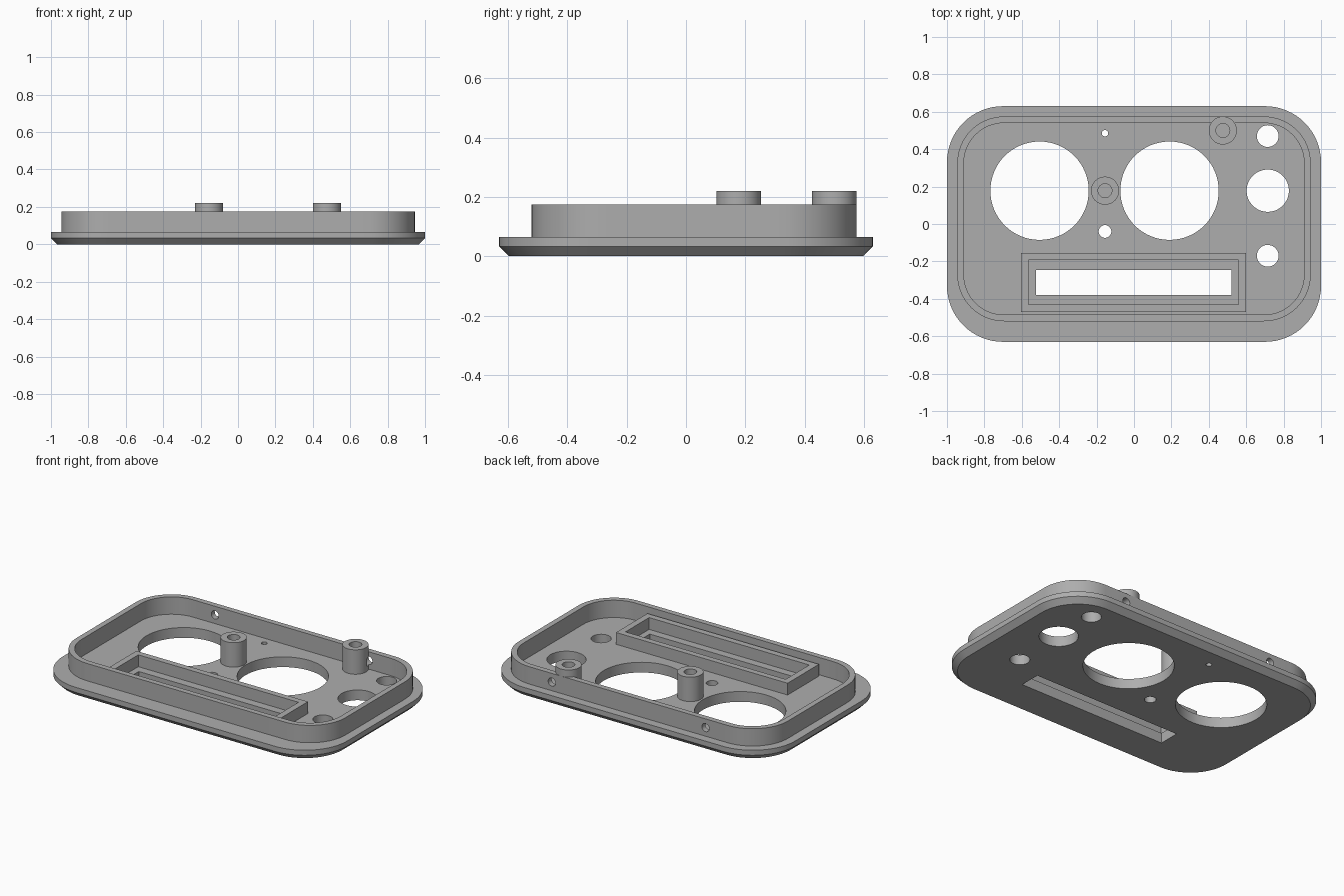
import bpy, bmesh, math
from mathutils import Matrix, Vector

if "Cube" in bpy.data.objects:
    bpy.data.objects.remove(bpy.data.objects["Cube"])

FLOOR, RIM_TOP, POST_TOP = 0.065, 0.175, 0.22

grey = bpy.data.materials.new("plain grey")
grey.use_nodes = True
grey.diffuse_color = (0.42, 0.42, 0.42, 1)
grey.node_tree.nodes["Principled BSDF"].inputs["Base Color"].default_value = grey.diffuse_color


def rounded(x0, x1, y0, y1, r, steps=16):
    """Counter-clockwise outline of a rectangle with round corners."""
    corners = [(x1 - r, y1 - r), (x0 + r, y1 - r), (x0 + r, y0 + r), (x1 - r, y0 + r)]
    return [(cx + r * math.cos(a), cy + r * math.sin(a))
            for q, (cx, cy) in enumerate(corners)
            for a in [(q + i / steps) * math.pi / 2 for i in range(steps + 1)]]


def rectangle(x0, x1, y0, y1):
    return [(x1, y1), (x0, y1), (x0, y0), (x1, y0)]


def circle(x, y, r, n=64):
    return [(x + r * math.cos(math.tau * i / n), y + r * math.sin(math.tau * i / n))
            for i in range(n)]


def loft(bm, sections):
    """Closed solid through (outline, z) sections from bottom to top."""
    rings = [[bm.verts.new((x, y, z)) for x, y in outline] for outline, z in sections]
    for low, high in zip(rings, rings[1:]):
        for i in range(len(low)):
            j = (i + 1) % len(low)
            bm.faces.new((low[i], low[j], high[j], high[i]))
    bm.faces.new(rings[0][::-1])
    bm.faces.new(rings[-1])


def tube(bm, outer, inner, z0, z1):
    """Walled ring between two outlines of equal point count."""
    rings = [[bm.verts.new((x, y, z)) for x, y in o]
             for o, z in ((outer, z0), (outer, z1), (inner, z1), (inner, z0))]
    for a, b in zip(rings, rings[1:] + rings[:1]):
        for i in range(len(a)):
            j = (i + 1) % len(a)
            bm.faces.new((a[i], a[j], b[j], b[i]))


def make(name, bm):
    mesh = bpy.data.meshes.new(name)
    bm.to_mesh(mesh)
    bm.free()
    mesh.materials.append(grey)
    obj = bpy.data.objects.new(name, mesh)
    bpy.context.collection.objects.link(obj)
    return obj


def cut(obj, cutter):
    mod = obj.modifiers.new("holes", 'BOOLEAN')
    mod.operation, mod.solver, mod.object = 'DIFFERENCE', 'EXACT', cutter
    bpy.context.view_layer.objects.active = obj
    bpy.ops.object.modifier_apply(modifier=mod.name)


# Base plate with a chamfered underside
bm = bmesh.new()
full = rounded(-1, 1, -0.63, 0.63, 0.3)
loft(bm, [(rounded(-0.967, 0.967, -0.597, 0.597, 0.267), 0), (full, 0.033), (full, FLOOR)])
plate = make("base_plate", bm)

# Round openings and display window through the plate
bm = bmesh.new()
for x, y, r in [(-0.505, 0.178, 0.263), (0.19, 0.178, 0.263),
                (0.715, 0.47, 0.058), (0.715, 0.178, 0.113), (0.715, -0.17, 0.058),
                (-0.155, 0.485, 0.017), (-0.155, -0.04, 0.034)]:
    loft(bm, [(circle(x, y, r), -0.1), (circle(x, y, r), 0.2)])
window = rectangle(-0.525, 0.52, -0.38, -0.245)
loft(bm, [(window, -0.1), (window, 0.2)])
plate_cutter = make("plate_cutter", bm)
cut(plate, plate_cutter)

# Raised rim
bm = bmesh.new()
tube(bm, rounded(-0.945, 0.945, -0.52, 0.575, 0.25),
     rounded(-0.91, 0.91, -0.485, 0.54, 0.215), FLOOR - 0.005, RIM_TOP)
rim = make("rim_wall", bm)

# Display frame
bm = bmesh.new()
tube(bm, rectangle(-0.605, 0.6, -0.47, -0.155),
     rectangle(-0.565, 0.56, -0.43, -0.193), FLOOR - 0.005, 0.14)
frame = make("display_frame", bm)

# Hollow screw posts
posts = []
for name, x, y in [("middle_post", -0.155, 0.178), ("back_post", 0.475, 0.5)]:
    bm = bmesh.new()
    tube(bm, circle(x, y, 0.075), circle(x, y, 0.037), FLOOR - 0.005, POST_TOP)
    posts.append(make(name, bm))

# Screw holes through the back of the rim
bm = bmesh.new()
for x in (-0.54, 0.54):
    place = Matrix.Translation((x, 0.56, 0.12)) @ Matrix.Rotation(math.pi / 2, 4, 'X')
    bmesh.ops.create_cone(bm, cap_ends=True, segments=32, radius1=0.026, radius2=0.026,
                          depth=0.1, matrix=place)
rim_cutter = make("rim_cutter", bm)
cut(rim, rim_cutter)
cut(posts[1], rim_cutter)

for helper in (plate_cutter, rim_cutter):
    bpy.data.objects.remove(helper)

# Smooth curved walls, crisp edges
bpy.ops.object.select_all(action='DESELECT')
for obj in [plate, rim, frame] + posts:
    obj.select_set(True)
bpy.context.view_layer.objects.active = plate
bpy.ops.object.shade_smooth_by_angle(angle=math.radians(30))
